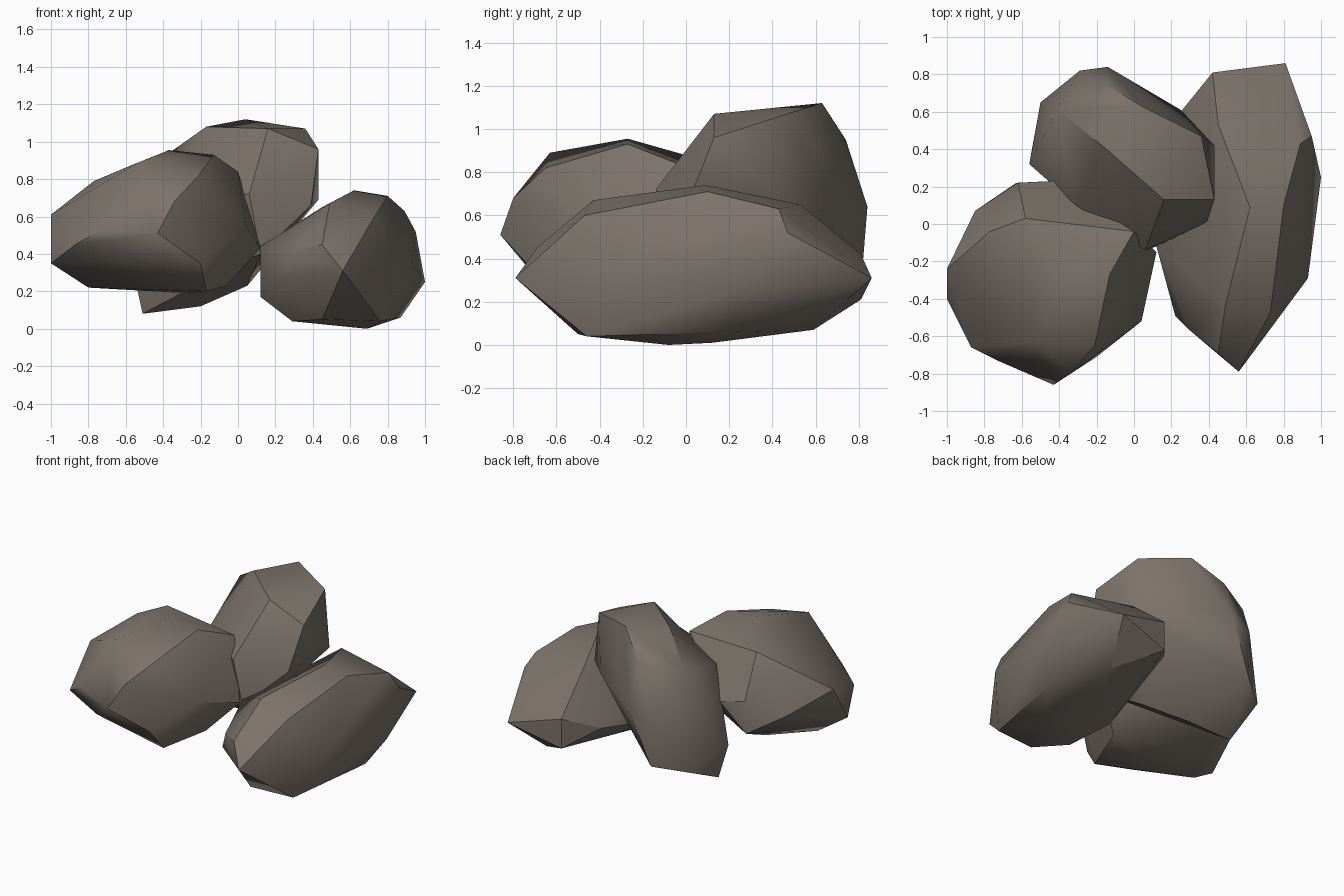
import bpy, bmesh, math


def rock(name, corners):
    """Faceted boulder: convex hull around a few corner points."""
    bm = bmesh.new()
    for c in corners:
        bm.verts.new(c)
    res = bmesh.ops.convex_hull(bm, input=bm.verts[:])
    inner = [g for g in res["geom_interior"] if isinstance(g, bmesh.types.BMVert)]
    bmesh.ops.delete(bm, geom=inner, context='VERTS')
    bmesh.ops.recalc_face_normals(bm, faces=bm.faces[:])
    me = bpy.data.meshes.new(name)
    bm.to_mesh(me)
    bm.free()
    ob = bpy.data.objects.new(name, me)
    bpy.context.collection.objects.link(ob)
    mat = bpy.data.materials.get("stone") or bpy.data.materials.new("stone")
    mat.diffuse_color = (0.20, 0.17, 0.145, 1)
    me.materials.append(mat)
    bpy.ops.object.select_all(action='DESELECT')
    ob.select_set(True)
    bpy.context.view_layer.objects.active = ob
    bpy.ops.object.shade_smooth_by_angle(angle=math.radians(35))


# long boulder on the right, lying on the ground
rock("right_rock", [
    (.56, -.79, .31), (.73, -.47, .60), (.49, -.43, .67), (.45, -.69, .45),
    (.30, -.57, .42), (.62, .09, .74), (.80, .10, .71), (.89, .43, .63),
    (.95, .47, .52), (1.0, .25, .25), (.93, -.29, .35), (.45, .53, .65),
    (.81, .86, .31), (.42, .81, .42), (.42, .81, .21), (.25, .60, .32),
    (.12, -.12, .44), (.12, -.10, .17), (.22, -.49, .27), (.29, -.30, .04),
    (.45, -.50, .05), (.76, -.46, .04), (.69, -.08, 0), (.69, .12, .01),
    (.87, .20, .06), (.69, .59, .07)])

# broad boulder at the front left
rock("left_rock", [
    (-.43, -.86, .51), (-.34, -.80, .68), (-.21, -.65, .82), (-.53, -.63, .89),
    (-.13, -.27, .93), (-.37, -.27, .955), (-1, -.40, .35), (-1, -.24, .61),
    (-.77, -.04, .79), (-.58, .03, .87), (0, -.04, .84), (.12, -.15, .43),
    (.04, -.52, .55), (-.87, -.66, .45), (-.73, -.73, .53), (-.20, -.71, .35),
    (-.60, -.74, .38), (-.85, -.54, .35), (-.17, -.60, .20), (-.80, -.35, .22),
    (-.28, -.30, .19), (-.06, -.28, .23), (-.62, .22, .60), (-.63, .22, .37),
    (-.85, .07, .50), (-.43, .23, .55), (-.60, -.05, .25)])

# tilted boulder leaning on the other two at the back
rock("back_rock", [
    (.16, .13, 1.07), (-.17, .42, 1.08), (.04, .63, 1.12), (.36, .47, 1.07),
    (.43, .13, .96), (.43, .42, .69), (-.41, .61, .91), (-.14, .74, .95),
    (-.29, .82, .60), (-.29, .81, .27), (-.14, .84, .64), (-.43, .62, .60),
    (-.50, .65, .22), (-.51, .36, .08), (-.56, .32, .31), (-.54, .42, .32),
    (.25, .61, .72), (.12, -.12, .40), (.06, -.14, .72), (.39, .01, .66),
    (-.31, .10, .74), (-.20, .32, .12), (.05, .15, .23), (0, -.05, .35)])
